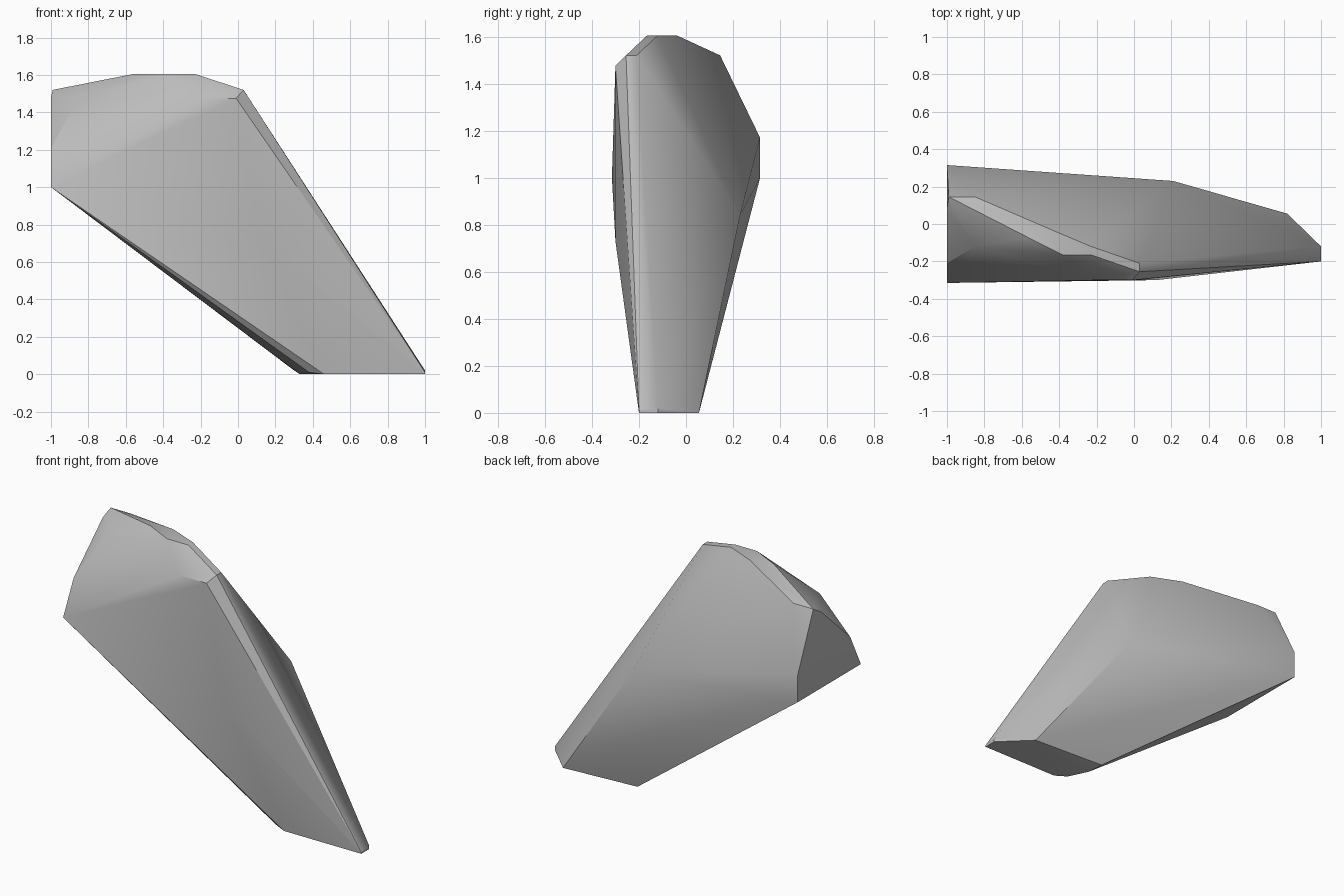
import bpy
import bmesh
import math

# Remove the default cube if present
default_cube = bpy.data.objects.get("Cube")
if default_cube is not None:
    bpy.data.objects.remove(default_cube, do_unlink=True)


def make_material(name, level):
    """Plain grey material shown the same in viewport and render."""
    colour = (level, level, level, 1.0)
    material = bpy.data.materials.new(name)
    material.use_nodes = True
    material.diffuse_color = colour
    shader = material.node_tree.nodes["Principled BSDF"]
    shader.inputs["Base Color"].default_value = colour
    return material


def hull_object(name, corner_groups, material):
    """Wrap a convex skin around groups of corners and merge its flat facets."""
    mesh = bpy.data.meshes.new(name)
    bm = bmesh.new()
    for corners in corner_groups.values():
        for corner in corners:
            bm.verts.new(corner)
    result = bmesh.ops.convex_hull(bm, input=bm.verts[:], use_existing_faces=False)
    unused = [item for item in result["geom_interior"] + result["geom_unused"]
              if isinstance(item, bmesh.types.BMVert)]
    bmesh.ops.delete(bm, geom=list(set(unused)), context="VERTS")
    bmesh.ops.dissolve_limit(bm, angle_limit=math.radians(1),
                             verts=bm.verts[:], edges=bm.edges[:])
    bmesh.ops.recalc_face_normals(bm, faces=bm.faces[:])
    bm.to_mesh(mesh)
    bm.free()
    mesh.materials.append(material)
    obj = bpy.data.objects.new(name, mesh)
    bpy.context.collection.objects.link(obj)
    return obj


# Corners of the slab, grouped by the region they bound
slab_corners = {
    "top_facet": [(-.56, -.075, 1.605), (-.42, -.04, 1.605), (-.23, -.12, 1.605),
                  (-.23, -.165, 1.605), (-.38, -.165, 1.605)],
    "shoulder": [(.03, -.21, 1.52), (.03, -.255, 1.52),
                 (-.01, -.3, 1.475), (-.2, -.3, 1.475)],
    "blunt_end": [(-1, -.315, 1), (-1, .315, 1), (-1, .315, 1.17), (-.99, .145, 1.52),
                  (-1, .08, 1.48), (-1, -.21, 1.21)],
    "upper_corner": [(-.85, .145, 1.52), (-.85, -.12, 1.48)],
    "broad_sides": [(.12, -.3, .73), (.21, .23, .84)],
    "tip": [(1, -.2, 0), (1, -.2, .01), (1, -.12, 0), (1, -.12, .02), (.82, .055, 0)],
    "foot": [(.46, -.2, 0), (.38, -.17, .01), (.33, -.03, 0), (.3, .055, .02)],
}

slab = hull_object("leaning_rock_slab", slab_corners, make_material("stone_grey", .5))

# Soft shading across shallow facets, crisp at steep ones
bpy.ops.object.select_all(action="DESELECT")
slab.select_set(True)
bpy.context.view_layer.objects.active = slab
bpy.ops.object.shade_smooth_by_angle(angle=math.radians(30))
